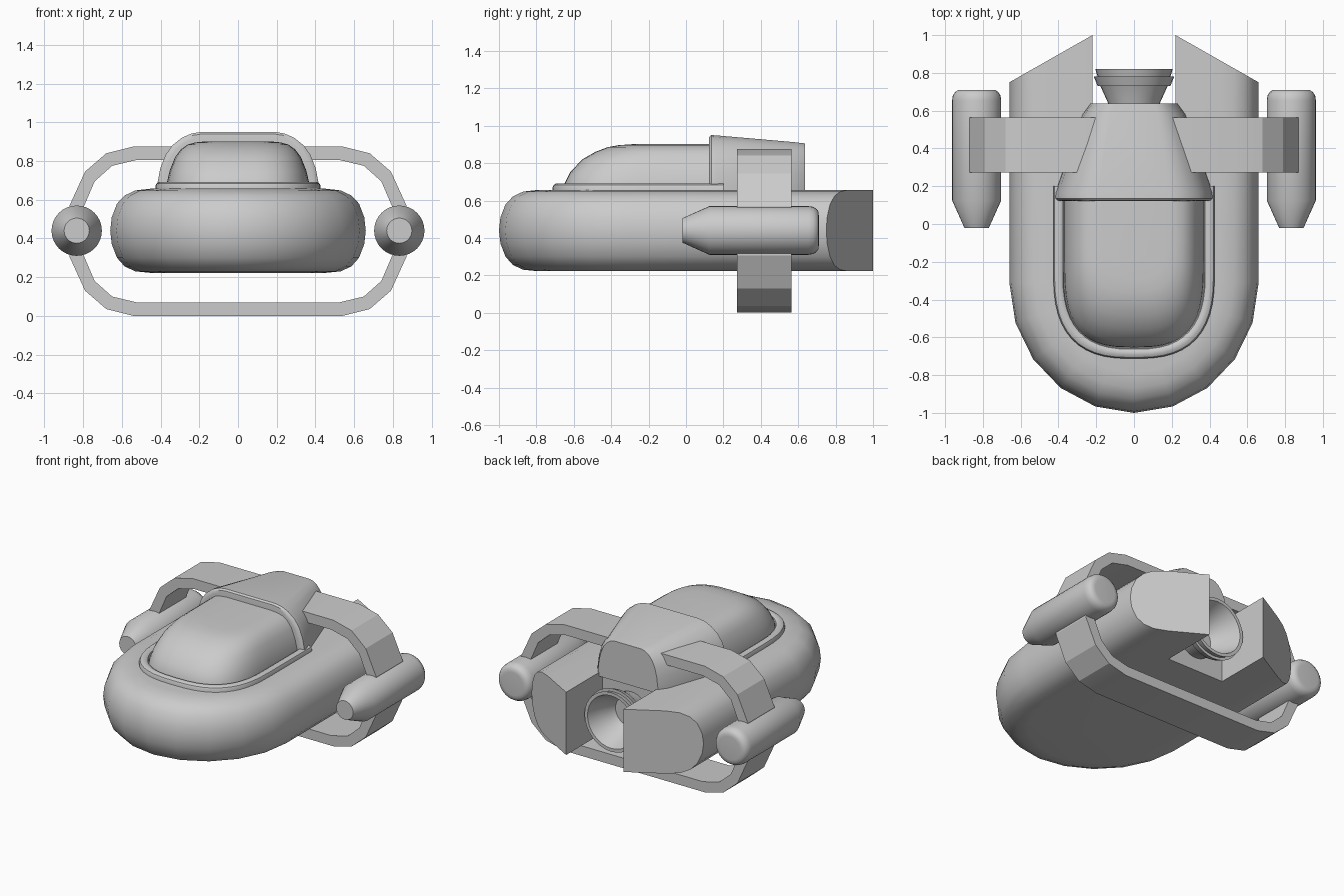
import bpy, bmesh
from math import sin, cos, pi

if "Cube" in bpy.data.objects:
    bpy.data.objects.remove(bpy.data.objects["Cube"])


def finish(name, bm, angle=35):
    bmesh.ops.recalc_face_normals(bm, faces=bm.faces)
    me = bpy.data.meshes.new(name)
    bm.to_mesh(me)
    bm.free()
    ob = bpy.data.objects.new(name, me)
    bpy.context.collection.objects.link(ob)
    bpy.ops.object.select_all(action='DESELECT')
    ob.select_set(True)
    bpy.context.view_layer.objects.active = ob
    bpy.ops.object.shade_smooth_by_angle(angle=angle * pi / 180)
    return ob


def loft(name, loops, angle=35, cap=True, closed=False):
    """Skin a list of equal-length closed loops of 3D points."""
    bm = bmesh.new()
    rings = [[bm.verts.new(p) for p in lp] for lp in loops]
    n = len(rings[0])
    pairs = list(zip(rings, rings[1:]))
    if closed:
        pairs.append((rings[-1], rings[0]))
    for a, b in pairs:
        for i in range(n):
            j = (i + 1) % n
            bm.faces.new((a[i], a[j], b[j], b[i]))
    if cap:
        bm.faces.new(rings[0])
        bm.faces.new(rings[-1])
    return finish(name, bm, angle)


def lathe(name, profile, cx, cz, n=32):
    """Spin (radius, y) pairs around the lengthwise axis."""
    loops = [[(cx + r * cos(2 * pi * i / n), y, cz + r * sin(2 * pi * i / n))
              for i in range(n)] for r, y in profile]
    return loft(name, loops)


def u_front(w, y_front, y_mid, power, n):
    """Rounded front arc from +x to -x as a superellipse."""
    pts = []
    for i in range(n + 1):
        c, s = cos(pi * i / n), sin(pi * i / n)
        x = w * abs(c) ** (2 / power) * (1 if c > 0 else -1)
        pts.append((x, y_mid - (y_mid - y_front) * abs(s) ** (2 / power)))
    return pts


# Hull: U-shaped plan with rounded side profile and a notch at the rear
def hull_loop(inset, z):
    w = 0.66 - inset
    y_out = 0.75 + inset * 0.25 / 0.44
    arc = u_front(w, -1 + inset, -0.31, 2, 10)
    rear = [(-w, y_out), (-0.22, 1), (-0.22, 0.6), (0.22, 0.6), (0.22, 1), (w, y_out)]
    return [(x, y, z) for x, y in arc + rear]


hull_profile = [(0.21, 0.222), (0.13, 0.23), (0.075, 0.255), (0.035, 0.30), (0.008, 0.37),
                (0, 0.44), (0.008, 0.51), (0.035, 0.58), (0.075, 0.622), (0.13, 0.648), (0.21, 0.657)]
loft("hull", [hull_loop(i, z) for i, z in hull_profile])


# Cockpit rim and glass canopy
def cockpit_loop(w, y_front, y_mid, z, power):
    arc = u_front(w, y_front, y_mid, power, 24)
    return [(x, y, z) for x, y in arc + [(-w, 0.2), (w, 0.2)]]


rim_profile = [(0, 0.62), (0, 0.67), (0.006, 0.684), (0.02, 0.692),
               (0.038, 0.692), (0.05, 0.684), (0.055, 0.665)]
loft("cockpit_rim", [cockpit_loop(0.427 - i, -0.713 + i, -0.25, z, 2.7) for i, z in rim_profile])

glass_levels = [(0.37, -0.655, 0.65), (0.367, -0.65, 0.69), (0.353, -0.62, 0.75), (0.325, -0.555, 0.82),
                (0.295, -0.485, 0.86), (0.26, -0.42, 0.885), (0.22, -0.36, 0.896), (0.17, -0.29, 0.901)]
loft("canopy", [cockpit_loop(w, yf, -0.2 + 0.12 * (z - 0.65) / 0.25, z, 3.0)
                for w, yf, z in glass_levels], 40)

# Tapered hood behind the canopy
hood_half = [(0.42, 0.63), (0.417, 0.68), (0.402, 0.76), (0.375, 0.83), (0.34, 0.88),
             (0.29, 0.92), (0.24, 0.942), (0.19, 0.95)]
hood_section = hood_half + [(-x, z) for x, z in reversed(hood_half)]


def hood_loop(y, sx, top):
    k = (top - 0.63) / 0.32
    return [(x * sx, y, 0.63 + (z - 0.63) * k) for x, z in hood_section]


loft("hood", [hood_loop(0.122, 0.93, 0.925), hood_loop(0.124, 0.97, 0.94), hood_loop(0.135, 1, 0.95),
              hood_loop(0.165, 0.995, 0.948), hood_loop(0.58, 0.65, 0.912), hood_loop(0.637, 0.55, 0.905)])

# Strap loop that carries the side pods
quarter = [(0.54, 0.875, 0.525, 0.805), (0.68, 0.84, 0.65, 0.775),
           (0.79, 0.745, 0.74, 0.695), (0.87, 0.57, 0.80, 0.555)]
right = quarter + [(a, 0.875 - b, c, 0.875 - d) for a, b, c, d in reversed(quarter)]
strap = right + [(-a, b, -c, d) for a, b, c, d in reversed(right)]
loft("strap", [[(a, 0.272, b), (a, 0.565, b), (c, 0.565, d), (c, 0.272, d)]
               for a, b, c, d in strap], 20, cap=False, closed=True)

# Side pods
pod_profile = [(0.065, -0.02), (0.13, 0.125), (0.13, 0.655), (0.126, 0.68),
               (0.115, 0.698), (0.1, 0.708), (0.08, 0.71)]
for side, label in ((1, "right"), (-1, "left")):
    lathe("pod_" + label, pod_profile, side * 0.833, 0.44)

# Rear engine nozzle, hollow
lathe("nozzle", [(0.12, 0.57), (0.137, 0.64), (0.178, 0.73), (0.192, 0.73), (0.213, 0.78),
                 (0.193, 0.78), (0.205, 0.82), (0.182, 0.82), (0.15, 0.73), (0.1, 0.63)], 0, 0.44)
